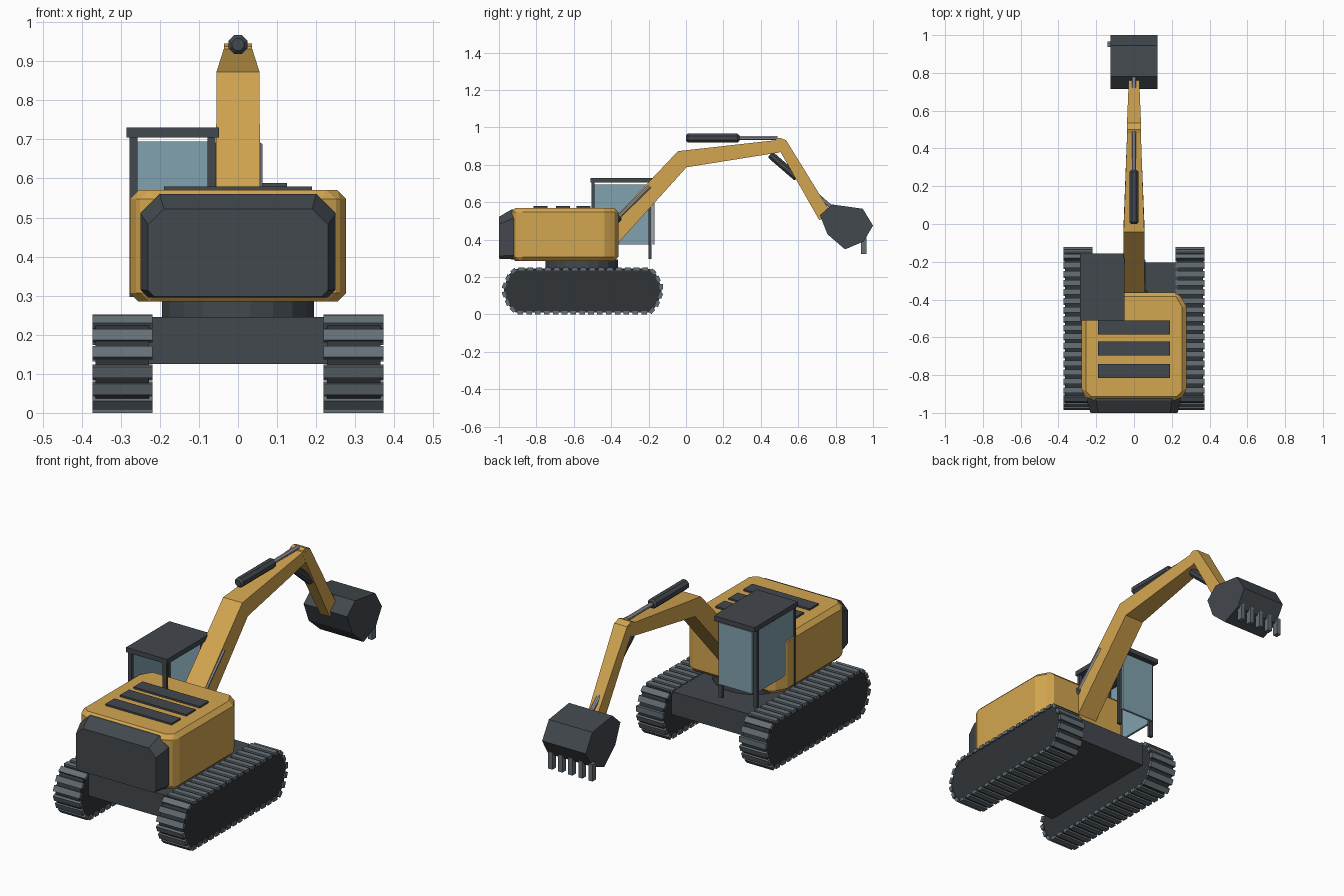
import bpy, bmesh, math
from mathutils import Vector

if "Cube" in bpy.data.objects:
    bpy.data.objects.remove(bpy.data.objects["Cube"])


def material(name, r, g, b):
    m = bpy.data.materials.new(name)
    m.diffuse_color = (r, g, b, 1)
    m.use_nodes = True
    m.node_tree.nodes["Principled BSDF"].inputs["Base Color"].default_value = m.diffuse_color
    return m


YELLOW = material("yellow_paint", 0.65, 0.38, 0.08)
DARK = material("dark_steel", 0.055, 0.065, 0.075)
BLACK = material("black_rubber", 0.03, 0.035, 0.04)
PAD = material("pad_steel", 0.13, 0.16, 0.18)
GLASS = material("glass", 0.22, 0.36, 0.43)
CHROME = material("chrome", 0.35, 0.35, 0.42)


def make(name, lofts, mat, mirror=False, bevel=0):
    """Build one object from lofts; each loft is a list of equal-sized point rings."""
    bm = bmesh.new()
    for rings in lofts:
        vs = [[bm.verts.new(p) for p in ring] for ring in rings]
        n = len(vs[0])
        for a, b in zip(vs, vs[1:]):
            for i in range(n):
                j = (i + 1) % n
                bm.faces.new((a[i], a[j], b[j], b[i]))
        bm.faces.new(vs[0][::-1])
        bm.faces.new(vs[-1])
    bmesh.ops.recalc_face_normals(bm, faces=bm.faces)
    me = bpy.data.meshes.new(name)
    bm.to_mesh(me)
    bm.free()
    me.materials.append(mat)
    ob = bpy.data.objects.new(name, me)
    bpy.context.collection.objects.link(ob)
    if bevel:
        mod = ob.modifiers.new("bevel", "BEVEL")
        mod.width, mod.segments = bevel, 1
    if mirror:
        ob.modifiers.new("mirror", "MIRROR")
    return ob


def box(x0, x1, y0, y1, z0, z1):
    return [[(x0, y0, z), (x1, y0, z), (x1, y1, z), (x0, y1, z)] for z in (z0, z1)]


def side_prism(pts, x0, x1):
    return [[(x, y, z) for y, z in pts] for x in (x0, x1)]


def arm(stations):
    """Tapered box beam through (upper point, lower point, half width) stations."""
    return [[(-w, *u), (w, *u), (w, *l), (-w, *l)] for u, l, w in stations]


def tube(a, b, r, n=8, cap=0.0):
    """Cylinder from a to b, with chamfered ends if cap is set."""
    a, b = Vector(a), Vector(b)
    d = (b - a).normalized()
    u = Vector((1, 0, 0)) if abs(d.x) < 0.9 else Vector((0, 1, 0))
    v = d.cross(u)
    steps = [(a, r), (b, r)]
    if cap:
        steps = [(a, r - cap), (a + d * cap, r), (b - d * cap, r), (b, r - cap)]
    return [[c + (u * math.cos(t) + v * math.sin(t)) * s
             for t in [math.tau * (i + 0.5) / n for i in range(n)]] for c, s in steps]


# Tracks: belt outline and evenly spaced pads
belt = [(-0.91, 0.009), (-0.19, 0.009), (-0.155, 0.05), (-0.132, 0.11), (-0.132, 0.15),
        (-0.16, 0.215), (-0.19, 0.243), (-0.91, 0.243), (-0.945, 0.215), (-0.973, 0.15),
        (-0.973, 0.11), (-0.95, 0.05)]
make("track_belts", [side_prism(belt, 0.228, 0.365)], BLACK, mirror=True)

pads = []
segs = [(Vector(p), Vector(q)) for p, q in zip(belt, belt[1:] + belt[:1])]
total = sum((q - p).length for p, q in segs)
count = 42
for k in range(count):
    s = total * (k + 0.5) / count
    for p, q in segs:
        if s <= (q - p).length:
            break
        s -= (q - p).length
    d = (q - p).normalized()
    nrm = Vector((d.y, -d.x))
    c = p + d * s
    pads.append(side_prism([c + d * i * 0.015 + nrm * j * 0.009
                            for i, j in ((-1, -1), (1, -1), (1, 1), (-1, 1))], 0.219, 0.372))
make("track_pads", pads, PAD, mirror=True)

# Undercarriage and turntable
make("undercarriage_frame", [box(-0.23, 0.23, -0.9, -0.205, 0.125, 0.245)], DARK)
make("turntable", [tube((0, -0.557, 0.24), (0, -0.557, 0.295), 0.197, 20)], DARK)

# House with chamfered corners
plan = [(0.235, -0.935), (0.277, -0.895), (0.277, -0.435), (0.235, -0.362)]
plan += [(-x, y) for x, y in reversed(plan)]
make("house", [[[(x, y, z) for x, y in plan] for z in (0.285, 0.57)]], YELLOW, bevel=0.022)
make("roof_vents", [box(-0.19, 0.19, y - 0.037, y + 0.037, 0.56, 0.579)
                    for y in (-0.548, -0.658, -0.778)], DARK)


# Counterweight
def octagon(y, w, z0, z1, top, low):
    half = [(w - low, z0), (w, z0 + low), (w, z1 - top), (w - top, z1)]
    return [(x, y, z) for x, z in half + [(-x, z) for x, z in reversed(half)]]


make("counterweight", [[octagon(-1.0, 0.23, 0.298, 0.522, 0.04, 0.015),
                        octagon(-0.935, 0.25, 0.295, 0.56, 0.05, 0.02),
                        octagon(-0.9, 0.25, 0.295, 0.56, 0.05, 0.02)]], DARK)

# Cab: posts, roof, front and left glass
make("cab_posts", [box(x, x + 0.021, y, y + 0.016, 0.297, 0.71)
                   for x in (-0.278, -0.078) for y in (-0.506, -0.201)], DARK)
make("cab_roof", [box(-0.285, -0.049, -0.51, -0.155, 0.705, 0.73)], DARK)
make("cab_front_glass", [box(-0.262, -0.07, -0.18, -0.168, 0.375, 0.695)], GLASS)
make("cab_side_glass", [box(-0.273, -0.262, -0.49, -0.2, 0.375, 0.695)], GLASS)

# Boom and stick
make("boom", [arm([((-0.42, 0.475), (-0.40, 0.34), 0.057),
                   ((-0.043, 0.873), (0.003, 0.787), 0.055),
                   ((0.52, 0.936), (0.50, 0.866), 0.035)])], YELLOW)
make("stick", [arm([((0.535, 0.932), (0.475, 0.922), 0.037),
                    ((0.78, 0.535), (0.712, 0.505), 0.027)]),
               arm([((0.50, 0.945), (0.48, 0.938), 0.036),
                    ((0.535, 0.932), (0.475, 0.915), 0.036)])], YELLOW)

# Hydraulic cylinders
make("boom_barrels", [tube((0.05, -0.44, 0.44), (0.05, -0.355, 0.525), 0.022, 8, 0.008)], DARK, mirror=True)
make("boom_rods", [tube((0.052, -0.37, 0.51), (0.052, -0.195, 0.685), 0.011)], CHROME, mirror=True)
make("stick_barrel", [tube((0, 0.0, 0.943), (0, 0.285, 0.943), 0.026, 8, 0.01)], DARK)
make("stick_rod", [tube((0, 0.27, 0.943), (0, 0.49, 0.943), 0.011)], CHROME)
make("bucket_barrel", [tube((0, 0.45, 0.855), (0, 0.595, 0.73), 0.022, 8, 0.008)], DARK)
make("bucket_rod", [tube((0, 0.58, 0.743), (0, 0.785, 0.567), 0.011)], CHROME)

# Bucket and teeth
shell = [(0.716, 0.53), (0.78, 0.588), (0.945, 0.565), (1.0, 0.475),
         (0.95, 0.39), (0.85, 0.348), (0.757, 0.428)]
make("bucket", [side_prism(shell, -0.125, 0.125)], DARK)
make("bucket_teeth", [box(x - 0.012, x + 0.012, 0.936, 0.966, 0.322, 0.41)
                      for x in [0.102 - 0.0575 * i for i in range(5)]], PAD)
